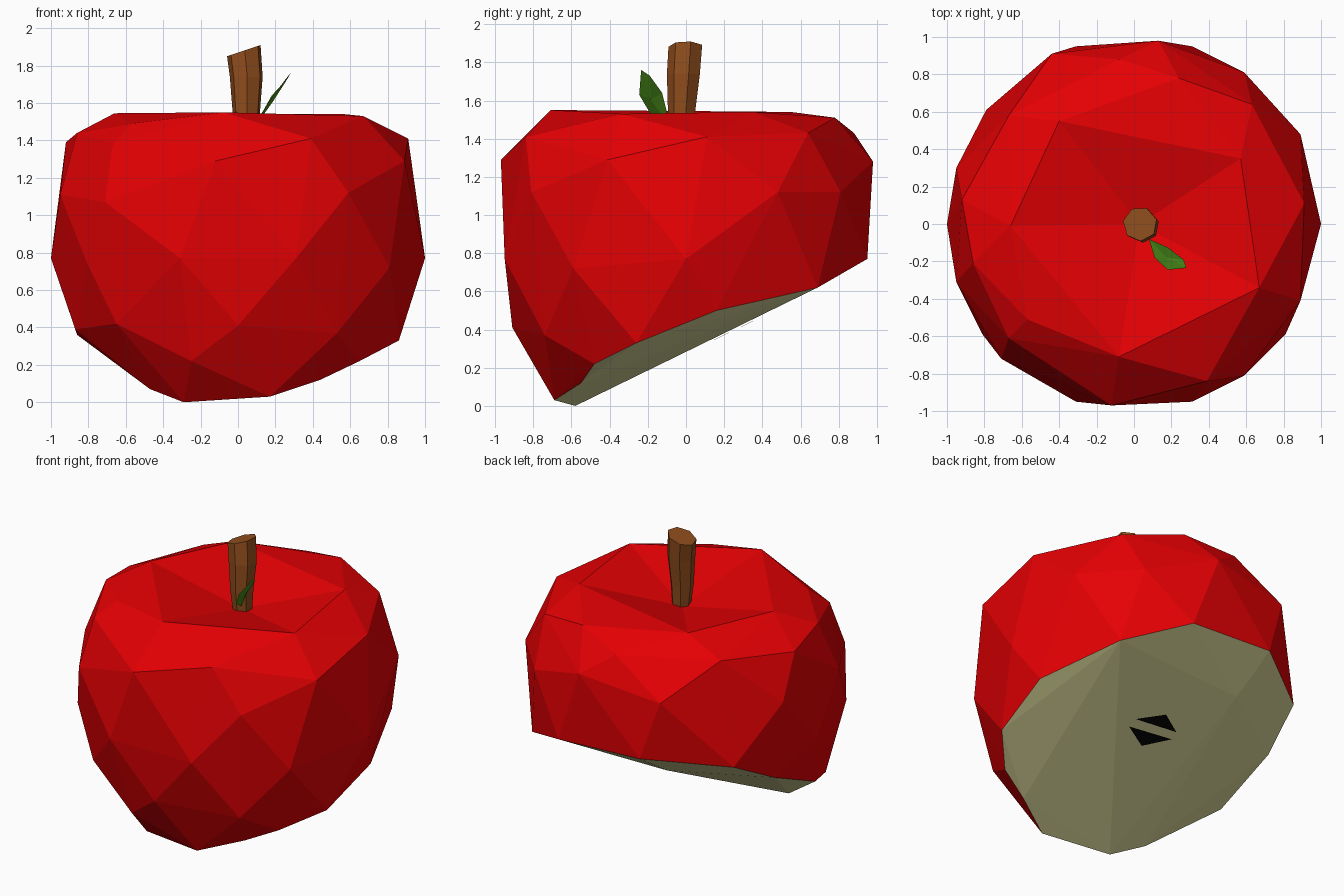
import bpy, bmesh, math
from mathutils import Vector
from mathutils.bvhtree import BVHTree

if "Cube" in bpy.data.objects:
    bpy.data.objects.remove(bpy.data.objects["Cube"])


def material(name, rgb):
    m = bpy.data.materials.new(name)
    m.diffuse_color = (*rgb, 1)
    m.use_nodes = True
    m.node_tree.nodes["Principled BSDF"].inputs["Base Color"].default_value = m.diffuse_color
    return m


def make_object(name, bm, *mats):
    me = bpy.data.meshes.new(name)
    bm.to_mesh(me)
    for m in mats:
        me.materials.append(m)
    ob = bpy.data.objects.new(name, me)
    bpy.context.collection.objects.link(ob)
    return ob


red = material("skin_red", (0.78, 0.0, 0.001))
cream = material("flesh", (0.68, 0.66, 0.31))
brown = material("bark", (0.28, 0.075, 0.012))
green = material("leaf_green", (0.07, 0.28, 0.01))
black = material("seed_black", (0.001, 0.001, 0.001))

# Apple body: faceted hull through a few rings of points
rim = [(-.40, .55, 1.54), (.57, .35, 1.54), (.67, -.34, 1.53),
       (-.08, -.71, 1.55), (-.66, -.01, 1.545)]
shoulder = [(-.12, -.97, 1.29), (.39, -.84, 1.41), (.89, -.41, 1.29), (.91, .11, 1.41),
            (.63, .64, 1.43), (.24, .78, 1.51), (.13, .98, 1.28), (-.08, .88, 1.43),
            (-.44, .91, 1.20), (-.67, .58, 1.43), (-.92, .13, 1.39), (-.86, -.21, 1.44),
            (-.57, -.51, 1.49), (-.67, -.61, 1.38)]
belly = [(.59, -.81, 1.12), (.89, .48, 1.12), (.59, .81, 1.12), (-.95, .30, 1.11),
         (-.95, -.31, 1.11), (-.71, -.72, 1.07),
         (1, 0, .77), (-1, 0, .77), (.31, -.95, .77), (-.31, -.95, .77),
         (.81, -.59, .72), (-.81, -.59, .75)]
lower = [(0, -.91, .41), (.53, -.74, .37), (-.65, -.65, .42), (-.25, -.80, .22),
         (-.87, -.28, .39)]
# slanted bite: its edge, plus one point on the ridge across it
bite = [(.86, -.26, .33), (.65, -.48, .22), (.44, -.55, .12), (.17, -.69, .03),
        (-.29, -.58, 0), (-.47, -.45, .07), (-.86, -.18, .36), (-.87, .27, .56),
        (-.79, .61, .74), (-.31, .95, .80), (.31, .95, .77),
        (.69, .69, .62), (.90, .16, .50), (-.30, .64, .60)]

bm = bmesh.new()
rim_v = [bm.verts.new(p) for p in rim]
for p in shoulder + belly + lower:
    bm.verts.new(p)
bite_v = {bm.verts.new(p) for p in bite}
bmesh.ops.convex_hull(bm, input=bm.verts[:])
loose = [v for v in bm.verts if not v.link_faces]
bite_v -= set(loose)
bmesh.ops.delete(bm, geom=loose, context='VERTS')
bmesh.ops.recalc_face_normals(bm, faces=bm.faces[:])

# flesh on the cut side
down = Vector((0, .44, -.9)).normalized()
for f in bm.faces:
    f.normal_update()
    if f.normal.dot(down) > .75 and all(v in bite_v for v in f.verts):
        f.material_index = 1

# hollow at the top: replace the flat cap with a sunken fan
cap = [f for f in bm.faces if all(v in rim_v for v in f.verts)]
bmesh.ops.delete(bm, geom=cap, context='FACES')
centre = bm.verts.new((0.03, 0, 1.40))
for e in [e for e in bm.edges if e.is_boundary]:
    bm.faces.new((e.verts[0], e.verts[1], centre))
bmesh.ops.recalc_face_normals(bm, faces=bm.faces[:])
body = make_object("apple_body", bm, red, cream)
tree = BVHTree.FromBMesh(bm)

# Seeds: thin dark slivers lying on the cut face
bm = bmesh.new()
for tri in ([(.22, .274), (.055, .373), (-.093, .296)],
            [(.224, .215), (-.10, .243), (.053, .133)]):
    vs = []
    for x, y in tri:
        hit = tree.ray_cast(Vector((x, y, -1)), Vector((0, 0, 1)))[0]
        vs.append(bm.verts.new(hit + down * .01))
    f = bm.faces.new(vs)
    f.normal_update()
    if f.normal.z > 0:
        f.normal_flip()
make_object("seeds", bm, black)

# Stem: seven-sided, flaring to a slanted top
N = 7
bm = bmesh.new()
rings = []
for cx, cy, cz, r, tilt in ((.05, -.02, 1.38, .06, 0), (.045, -.02, 1.55, .075, 0),
                            (.045, -.01, 1.74, .09, 0), (.032, 0, 1.88, .092, .33)):
    ring = []
    for i in range(N):
        a = 2 * math.pi * (i + .3) / N
        dx, dy = r * math.cos(a), r * math.sin(a)
        ring.append(bm.verts.new((cx + dx, cy + dy, cz + tilt * dx)))
    rings.append(ring)
for lo, hi in zip(rings, rings[1:]):
    for i in range(N):
        j = (i + 1) % N
        bm.faces.new((lo[i], lo[j], hi[j], hi[i]))
bm.faces.new(rings[-1])
bm.faces.new(rings[0][::-1])
make_object("stem", bm, brown)

# Leaf: folded blade, upper and lower sides meeting at the outline
bm = bmesh.new()
outline = [bm.verts.new(p) for p in ((.08, -.08, 1.46), (.11, -.18, 1.52), (.18, -.245, 1.63),
                                     (.28, -.235, 1.76), (.265, -.19, 1.73), (.18, -.125, 1.64))]
for mid in ((.175, -.18, 1.62), (.185, -.185, 1.605)):
    m = bm.verts.new(mid)
    for a, b in zip(outline, outline[1:] + outline[:1]):
        bm.faces.new((a, b, m))
bmesh.ops.recalc_face_normals(bm, faces=bm.faces[:])
make_object("leaf", bm, green)
